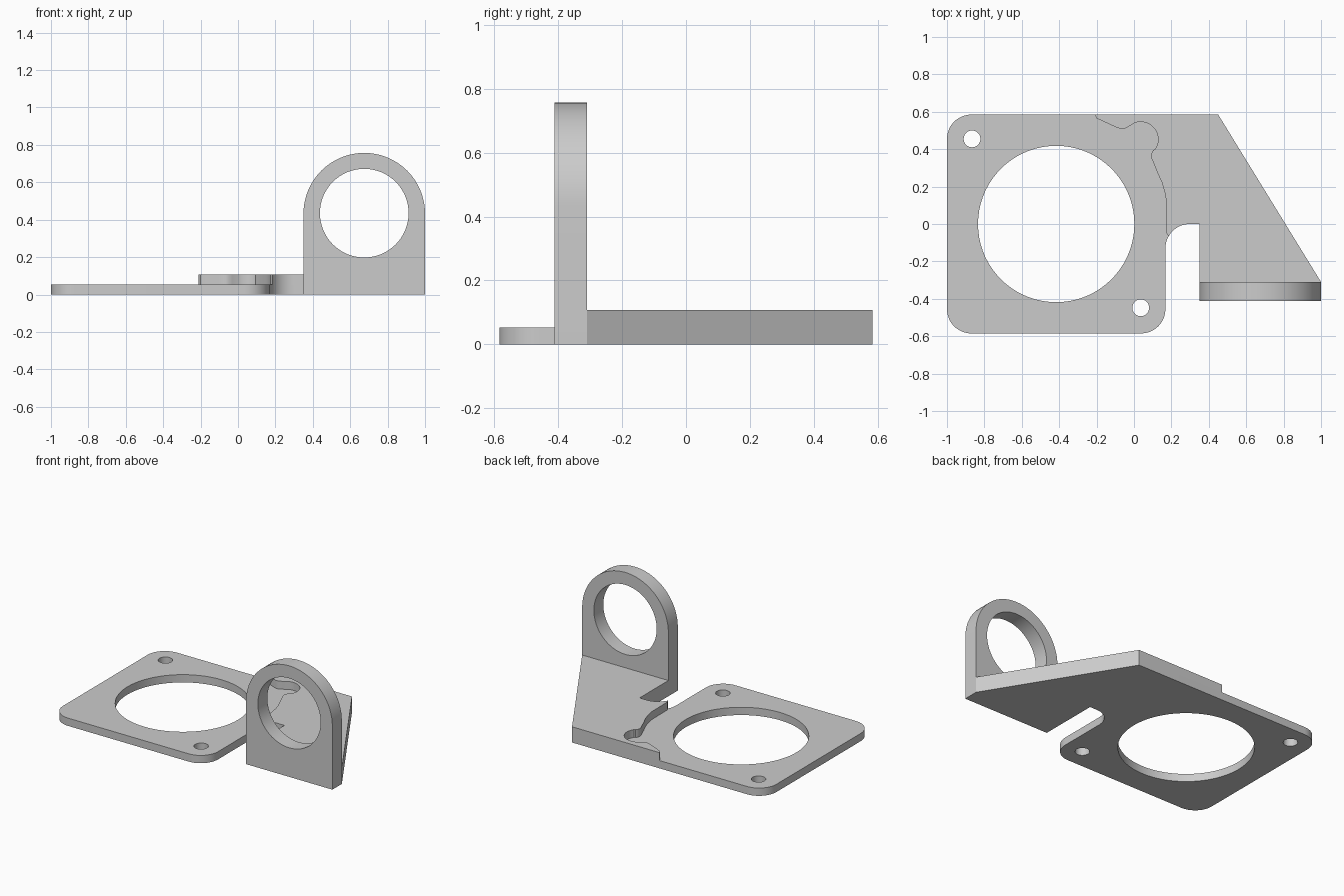
import bpy, bmesh
from math import cos, sin, radians
from mathutils import Vector

if "Cube" in bpy.data.objects:
    bpy.data.objects.remove(bpy.data.objects["Cube"], do_unlink=True)

GREY = (0.6, 0.6, 0.6, 1.0)
mat = bpy.data.materials.new("plain_grey")
mat.use_nodes = True
mat.diffuse_color = GREY
mat.node_tree.nodes["Principled BSDF"].inputs["Base Color"].default_value = GREY


def arc(cx, cy, r, start, end, steps=12):
    """Points along an arc, angles in degrees."""
    angles = [radians(start + (end - start) * i / steps) for i in range(steps + 1)]
    return [(cx + r * cos(a), cy + r * sin(a)) for a in angles]


def circle(cx, cy, r, steps):
    return arc(cx, cy, r, 0, 360, steps)[:-1]


def prism(name, loops, place, depth):
    """Fill an outline with holes, then extrude it along depth."""
    bm = bmesh.new()
    edges = []
    for loop in loops:
        verts = [bm.verts.new(place(u, v)) for u, v in loop]
        edges += [bm.edges.new((a, b)) for a, b in zip(verts, verts[1:] + verts[:1])]
    bmesh.ops.triangle_fill(bm, edges=edges, use_beauty=True, normal=depth)
    top = bmesh.ops.extrude_face_region(bm, geom=bm.faces[:], use_keep_orig=True)
    moved = [g for g in top["geom"] if isinstance(g, bmesh.types.BMVert)]
    bmesh.ops.translate(bm, verts=moved, vec=depth)
    bmesh.ops.recalc_face_normals(bm, faces=bm.faces[:])
    mesh = bpy.data.meshes.new(name)
    bm.to_mesh(mesh)
    bm.free()
    mesh.materials.append(mat)
    obj = bpy.data.objects.new(name, mesh)
    bpy.context.collection.objects.link(obj)
    bpy.ops.object.select_all(action='DESELECT')
    obj.select_set(True)
    bpy.context.view_layer.objects.active = obj
    bpy.ops.object.shade_smooth_by_angle(angle=radians(30))
    return obj


HALF, STEP, PAD_TOP = 0.585, 0.053, 0.107
RING_BACK, RING_FRONT = -0.31, -0.412
R = 0.13
C = HALF - R

# Sloped side of the arm, shared by both layers
arm_side = [(0.35, 0), (0.35, RING_BACK), (1.0, RING_BACK), (0.45, HALF)]

# Thin base plate with rounded corners, a large opening and two screw holes
outline = (arc(-1 + R, -C, R, 180, 270) + arc(0.168 - R, -C, R, 270, 360)
           + arc(0.298, -R, R, 180, 90) + arm_side + arc(-1 + R, C, R, 90, 180))
holes = [circle(-0.416, 0, 0.418, 72),
         circle(-0.866, 0.455, 0.045, 24),
         circle(0.036, -0.448, 0.045, 24)]
prism("base_plate", [outline] + holes,
      lambda u, v: Vector((u, v, 0)), Vector((0, 0, STEP)))

# Raised arm pad with a wavy edge that clears a screw head
wavy_edge = ([(-0.21, HALF), (-0.2, 0.565), (-0.1, 0.519), (-0.07, 0.508),
              (-0.05, 0.51), (-0.03, 0.52)]
             + arc(0.035, 0.452, 0.094, 110, -35, 20)
             + arc(0.142, 0.364, 0.05, 140, 215, 8)
             + [(0.125, 0.275), (0.15, 0.22), (0.164, 0.17), (0.173, 0.12),
                (0.175, -0.05)])
prism("arm_pad", [wavy_edge + arc(0.298, -R, R, 151, 90) + arm_side],
      lambda u, v: Vector((u, v, STEP)), Vector((0, 0, PAD_TOP - STEP)))

# Upright holder with a round top and a round opening
holder = [(0.35, 0), (1.0, 0)] + arc(0.675, 0.432, 0.325, 0, 180, 36)
prism("ring_holder", [holder, circle(0.675, 0.435, 0.237, 64)],
      lambda u, v: Vector((u, RING_FRONT, v)), Vector((0, RING_BACK - RING_FRONT, 0)))
